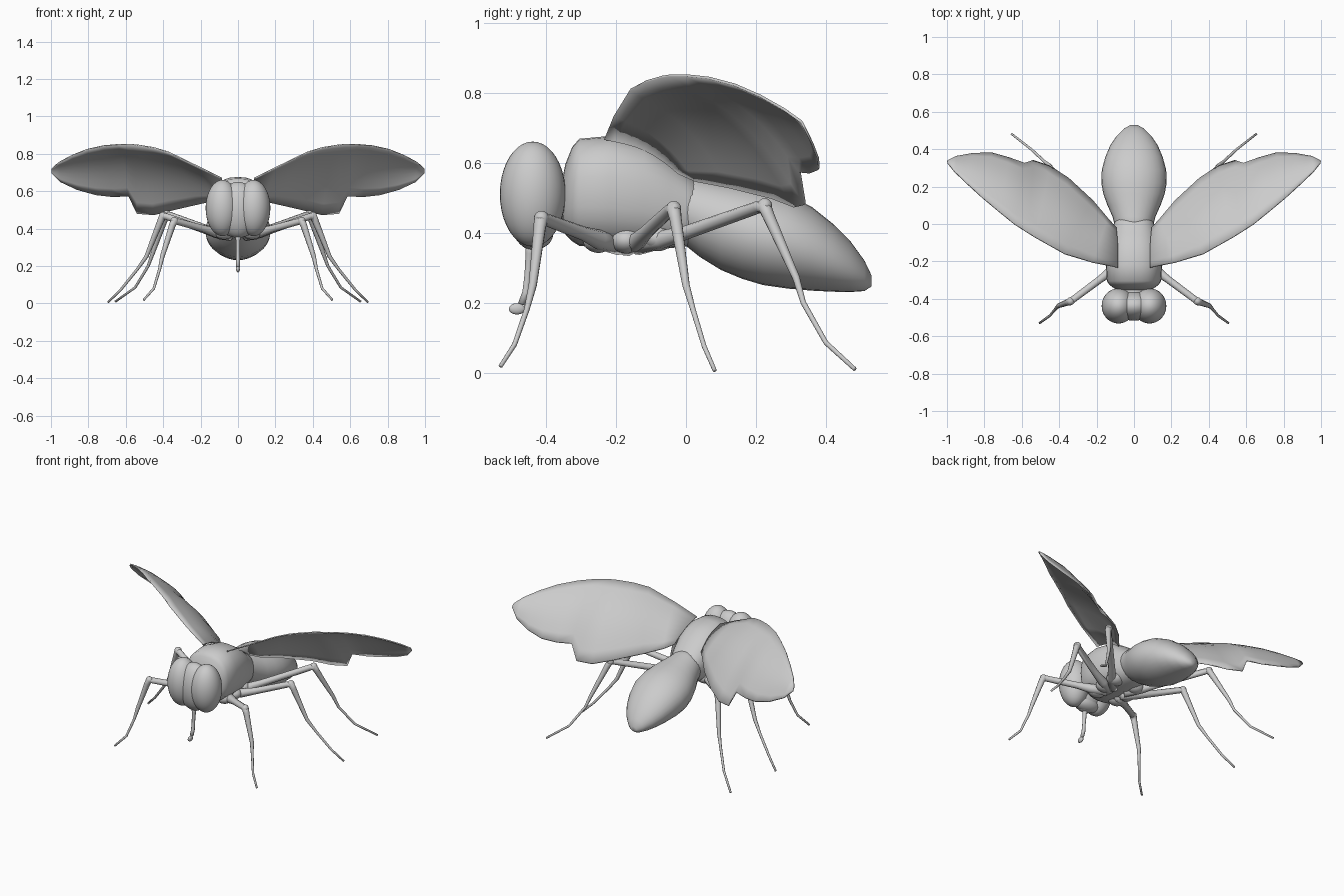
import bpy, bmesh, math
from mathutils import Vector


def finish(name, bm, mirror=False, subsurf=0):
    bmesh.ops.recalc_face_normals(bm, faces=bm.faces)
    me = bpy.data.meshes.new(name)
    bm.to_mesh(me)
    bm.free()
    for p in me.polygons:
        p.use_smooth = True
    ob = bpy.data.objects.new(name, me)
    bpy.context.collection.objects.link(ob)
    if mirror:
        ob.modifiers.new("Mirror", 'MIRROR')
    if subsurf:
        s = ob.modifiers.new("Subsurf", 'SUBSURF')
        s.levels = s.render_levels = subsurf
    return ob


def skin(rings):
    """Bridge equal-length rings of points into a capped tube."""
    bm = bmesh.new()
    loops = [[bm.verts.new(p) for p in r] for r in rings]
    n = len(loops[0])
    for a, b in zip(loops, loops[1:]):
        for i in range(n):
            j = (i + 1) % n
            bm.faces.new((a[i], a[j], b[j], b[i]))
    bm.faces.new(loops[0])
    bm.faces.new(loops[-1])
    return bm


def tube(name, path, mirror=True, n=10):
    """Tube through (x, y, z, radius) points."""
    pts = [Vector(p[:3]) for p in path]
    rings = []
    for i, c in enumerate(pts):
        d = (pts[min(i + 1, len(pts) - 1)] - pts[max(i - 1, 0)]).normalized()
        u = d.cross(Vector((0, 1, 0.3))).normalized()
        v = d.cross(u)
        r = path[i][3]
        rings.append([c + r * (math.cos(a) * u + math.sin(a) * v)
                      for a in (2 * math.pi * k / n for k in range(n))])
    return finish(name, skin(rings), mirror)


def ellipsoid(name, loc, size, mirror=False):
    bm = bmesh.new()
    bmesh.ops.create_uvsphere(bm, u_segments=32, v_segments=20, radius=1)
    for v in bm.verts:
        v.co = Vector([c + s * k for c, s, k in zip(loc, size, v.co)])
    return finish(name, bm, mirror)


def body(name, sections, power=1.0, n=28):
    """Loft along y from (y, top z, bottom z, half width)."""
    rings = []
    for y, t, b, w in sections:
        ring = []
        for k in range(n):
            a = 2 * math.pi * k / n
            c, s = math.cos(a), math.sin(a)
            ring.append((w * math.copysign(abs(c) ** power, c), y,
                         (t + b) / 2 + (t - b) / 2 * math.copysign(abs(s) ** power, s)))
        rings.append(ring)
    return finish(name, skin(rings))


# Thorax and abdomen
body("thorax", [(-.352, .56, .42, .07), (-.345, .595, .395, .105), (-.325, .645, .375, .132),
                (-.305, .668, .362, .145), (-.22, .676, .355, .15), (-.12, .655, .352, .14),
                (-.05, .61, .355, .122), (0, .566, .36, .108), (.05, .54, .38, .09)], .85)
body("abdomen", [(-.04, .55, .39, .09), (0, .562, .362, .105), (.04, .556, .33, .115),
                 (.1, .545, .293, .142), (.16, .537, .268, .164), (.22, .528, .25, .175),
                 (.29, .51, .24, .172), (.36, .473, .234, .153), (.42, .425, .231, .127),
                 (.47, .375, .23, .094), (.51, .32, .233, .053), (.53, .278, .246, .018)])

# Head with large eyes and neck
ellipsoid("eye", (.083, -.438, .51), (.09, .094, .15), True)
ellipsoid("head", (0, -.438, .5), (.11, .079, .15))
ellipsoid("jaw", (0, -.43, .395), (.085, .05, .042))
tube("neck", [(0, -.4, .5, .06), (0, -.37, .5, .055), (0, -.33, .5, .07)], False, 16)

# Proboscis
tube("proboscis", [(0, -.44, .38, .022), (0, -.447, .34, .012), (0, -.452, .28, .01),
                   (0, -.457, .23, .011), (0, -.47, .195, .011)], False)
ellipsoid("proboscis_tip", (0, -.483, .182), (.01, .023, .016))

# Wings: matching points on the leading and trailing edges
lead = [(.085, -.232, .668), (.22, -.205, .735), (.37, -.16, .808), (.45, -.115, .832),
        (.53, -.07, .845), (.57, -.045, .849), (.64, 0, .849), (.72, .065, .842),
        (.81, .14, .822), (.89, .213, .79), (.96, .28, .752), (.996, .325, .72)]
trail = [(.095, -.02, .57), (.14, .03, .548), (.22, .125, .53), (.35, .245, .5),
         (.45, .31, .475), (.54, .34, .482), (.585, .325, .575), (.67, .355, .572),
         (.76, .38, .582), (.86, .378, .61), (.95, .362, .652), (.998, .338, .7)]
STEPS = 8
rings = []
for a, b in zip(lead, trail):
    a, b = Vector(a), Vector(b)
    chord = (b - a).length
    up = Vector((-.15, .55, .8))
    upper, lower = [], []
    for k in range(STEPS + 1):
        t = k / STEPS
        p = a.lerp(b, t) + up * (.09 * chord * math.sin(math.pi * t))
        upper.append(p + up * .004)
        lower.append(p - up * .004)
    rings.append(upper + lower[::-1])
wing = finish("wing", skin(rings), True)

# Legs
tube("front_leg", [(.04, -.19, .365, .03), (.12, -.25, .38, .028), (.18, -.295, .398, .02),
                   (.325, -.403, .438, .018), (.342, -.415, .44, .021), (.352, -.418, .415, .018),
                   (.405, -.438, .25, .012), (.42, -.455, .18, .008), (.45, -.49, .08, .007),
                   (.505, -.53, .018, .006)])
tube("middle_leg", [(.04, -.17, .362, .03), (.12, -.14, .375, .026), (.2, -.115, .4, .02),
                    (.385, -.045, .465, .018), (.402, -.035, .468, .022), (.414, -.03, .44, .018),
                    (.49, 0, .25, .011), (.54, .02, .18, .008), (.625, .052, .075, .007),
                    (.695, .082, .006, .006)])
tube("hind_leg", [(.04, -.14, .365, .03), (.11, -.07, .38, .026), (.17, 0, .4, .02),
                  (.365, .205, .472, .018), (.382, .225, .475, .022), (.392, .235, .45, .018),
                  (.455, .315, .27, .011), (.48, .335, .2, .008), (.55, .4, .085, .007),
                  (.655, .482, .01, .006)])

# Knee and hip joints
for nm, loc in (("front", (.34, -.413, .441)), ("middle", (.4, -.035, .469)),
                ("hind", (.38, .225, .477))):
    ellipsoid(nm + "_knee", loc, (.021, .021, .021), True)
for i, loc in enumerate(((.075, -.25, .38), (.08, -.17, .378), (.075, -.08, .385))):
    ellipsoid("hip_%d" % (i + 1), loc, (.055, .045, .038), True)
